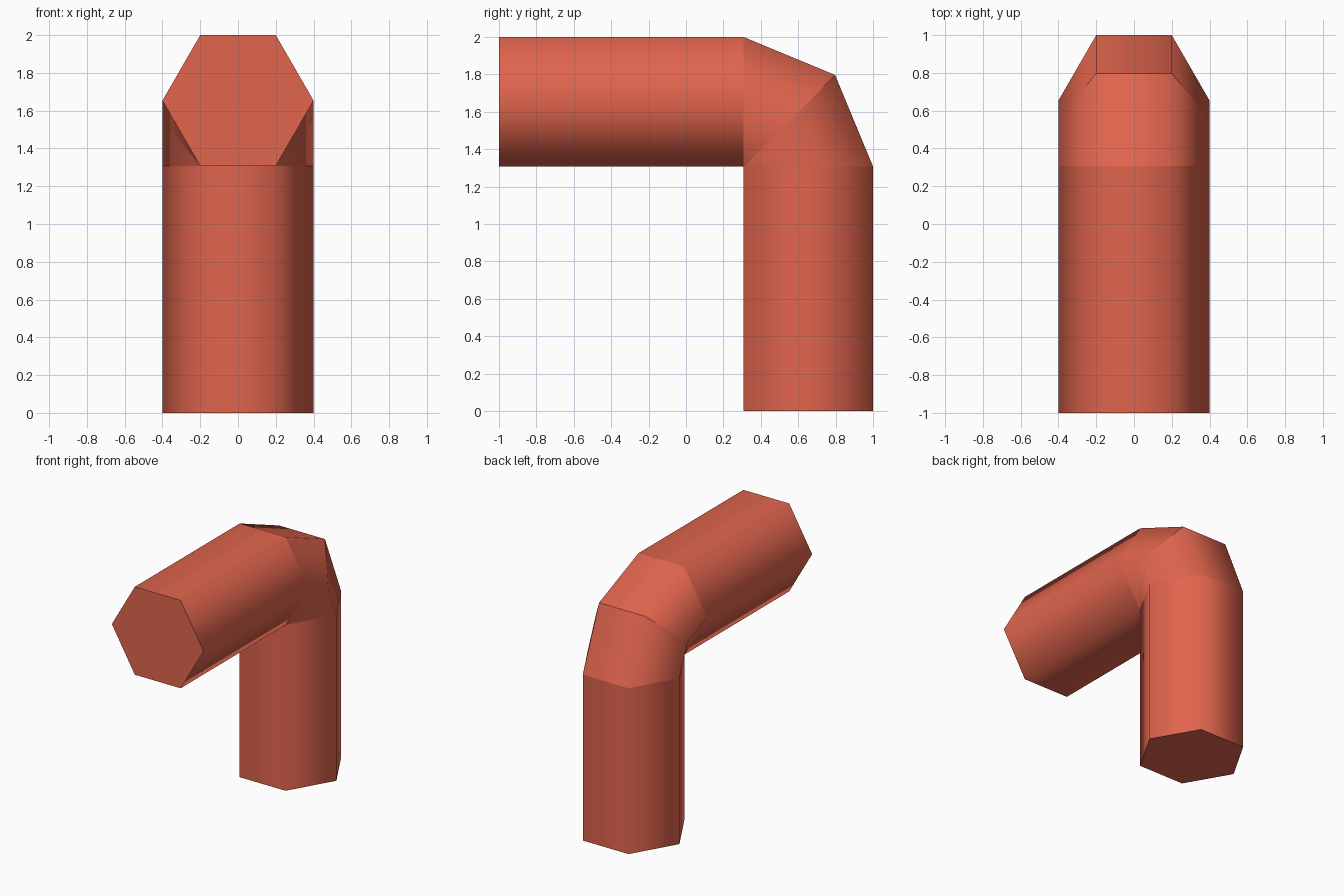
import bpy, bmesh, math
from mathutils import Vector, Matrix

if "Cube" in bpy.data.objects:
    bpy.data.objects.remove(bpy.data.objects["Cube"])

R = 0.4
H = R * math.sqrt(3)              # flat-to-flat size of the hexagon
PIVOT = Vector((0, 1 - H, 2 - H))  # inner corner of the elbow

red = bpy.data.materials.new("terracotta red")
red.diffuse_color = (0.75, 0.13, 0.075, 1)
red.use_nodes = True
red.node_tree.nodes["Principled BSDF"].inputs["Base Color"].default_value = red.diffuse_color

bm = bmesh.new()
# Hexagon in the xz plane with its bottom edge on the pivot axis
hexagon = [Vector((R * math.cos(i * math.pi / 3), 0,
                   R * math.sin(i * math.pi / 3) + H / 2)) for i in range(6)]
INNER = (4, 5)                    # the bottom edge, shared by all elbow sections


def section(angle, shift, shared=None):
    rot = Matrix.Rotation(-angle, 3, 'X')
    return [shared[i] if shared and i in INNER
            else bm.verts.new(rot @ p + PIVOT + Vector(shift))
            for i, p in enumerate(hexagon)]


# Sections: front end, three elbow sections, bottom end
front = section(0, (0, -1 - PIVOT.y, 0))
elbow = [section(0, (0, 0, 0))]
for a in (math.pi / 4, math.pi / 2):
    elbow.append(section(a, (0, 0, 0), elbow[0]))
foot = section(math.pi / 2, (0, 0, -PIVOT.z))
rings = [front, *elbow, foot]

# Pipe walls: smooth around, creased at every section
for a, b in zip(rings, rings[1:]):
    for i in range(6):
        j = (i + 1) % 6
        corners = list(dict.fromkeys((a[i], a[j], b[j], b[i])))
        if len(corners) > 2:
            bm.faces.new(corners).smooth = True
# End caps
bm.faces.new(front)
bm.faces.new(foot)
for ring in rings:
    for i in range(6):
        edge = bm.edges.get((ring[i], ring[(i + 1) % 6]))
        if edge:
            edge.smooth = False
bmesh.ops.recalc_face_normals(bm, faces=bm.faces)

mesh = bpy.data.meshes.new("elbow_pipe")
bm.to_mesh(mesh)
bm.free()
mesh.materials.append(red)
pipe = bpy.data.objects.new("elbow_pipe", mesh)
bpy.context.collection.objects.link(pipe)
